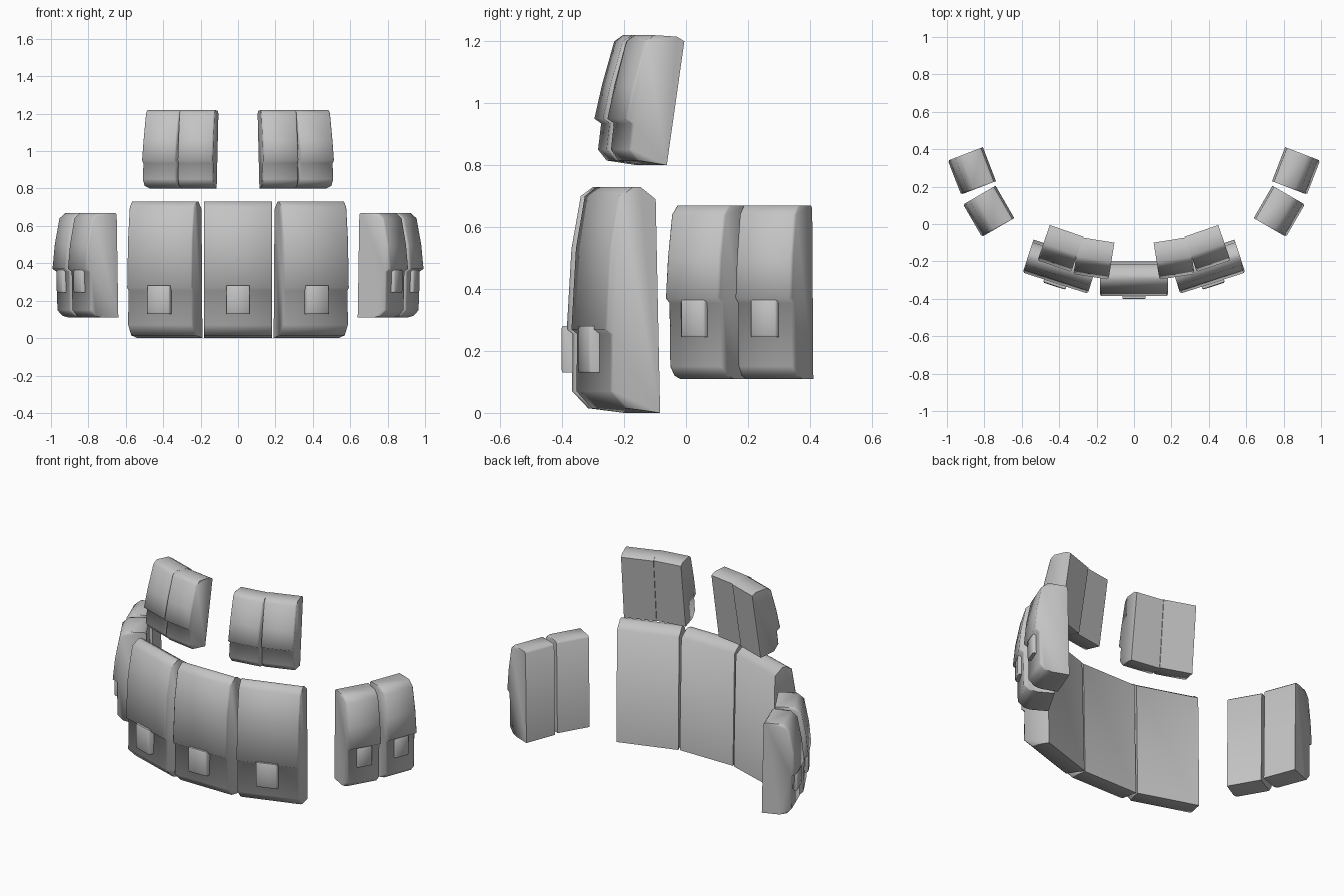
import bpy, bmesh, math

cube = bpy.data.objects.get("Cube")
if cube:
    bpy.data.objects.remove(cube)

mat = bpy.data.materials.new("plain_grey")
GREY = (0.55, 0.55, 0.55, 1)
mat.diffuse_color = GREY
mat.use_nodes = True
mat.node_tree.nodes["Principled BSDF"].inputs["Base Color"].default_value = GREY

# Side profiles as (distance out from the back, height)
LARGE = [(0, 0), (0.015, 0.69), (0.075, 0.73), (0.10, 0.73), (0.14, 0.70),
         (0.17, 0.53), (0.185, 0.27), (0.166, 0.255), (0.168, 0.07), (0.116, 0.015)]
SIDE = [(0, 0.11), (0.01, 0.66), (0.02, 0.67), (0.125, 0.67), (0.16, 0.64),
        (0.187, 0.50), (0.20, 0.37), (0.177, 0.355), (0.172, 0.15), (0.145, 0.12), (0.11, 0.11)]
UPPER = [(0, 0.80), (-0.06, 1.20), (-0.035, 1.215), (0.045, 1.22), (0.075, 1.20),
         (0.115, 1.06), (0.14, 0.95), (0.118, 0.935), (0.128, 0.85), (0.10, 0.815)]


def loft(name, profile, width, x, y, angle, edge, front):
    """Extrude a side profile across the width, easing the front corners back."""
    bm = bmesh.new()
    h = width / 2
    rows = []
    for px, ease in ((-h, edge), (-h + edge, 0), (h - edge, 0), (h, edge)):
        rows.append([bm.verts.new((px, -(d - ease if d > front else d), z))
                     for d, z in profile])
    n = len(profile)
    for a, b in zip(rows, rows[1:]):
        for i in range(n):
            j = (i + 1) % n
            bm.faces.new((a[i], a[j], b[j], b[i]))
    bm.faces.new(rows[0])
    bm.faces.new(rows[-1][::-1])
    bmesh.ops.recalc_face_normals(bm, faces=bm.faces)
    mesh = bpy.data.meshes.new(name)
    bm.to_mesh(mesh)
    bm.free()
    mesh.materials.append(mat)
    ob = bpy.data.objects.new(name, mesh)
    bpy.context.collection.objects.link(ob)
    ob.location = (x, y, 0)
    ob.rotation_euler.z = math.radians(angle)
    bpy.ops.object.select_all(action="DESELECT")
    ob.select_set(True)
    bpy.context.view_layer.objects.active = ob
    bpy.ops.object.shade_smooth_by_angle(angle=math.radians(58))
    return ob


def pouch(name, profile, width, x, y, angle, tab=None):
    """A pouch with its flap, and a closing tab (width, bottom, top, inner, outer)."""
    loft(name, profile, width, x, y, angle, 0.008, 0.06)
    if tab:
        tw, z0, z1, d0, d1 = tab
        outline = [(d0, z0), (d0, z1), (d1 - 0.004, z1), (d1, z1 - 0.008),
                   (d1, z0 + 0.008), (d1 - 0.004, z0)]
        loft(name + "_tab", outline, tw, x, y, angle, 0.006, d0 + 0.01)


LARGE_TAB = (0.125, 0.13, 0.28, 0.155, 0.202)
SIDE_TAB = (0.09, 0.245, 0.365, 0.16, 0.196)

# Centre pouch, then the mirrored ones
pouch("front_centre_pouch", LARGE, 0.365, 0, -0.20, 0, LARGE_TAB)
for side, s in (("left", 1), ("right", -1)):
    pouch(side + "_front_pouch", LARGE, 0.365, s * 0.364, -0.14, s * 18, LARGE_TAB)
    pouch(side + "_side_pouch_fore", SIDE, 0.20, s * 0.69, 0.118, s * 60, SIDE_TAB)
    pouch(side + "_side_pouch_aft", SIDE, 0.195, s * 0.773, 0.32, s * 69, SIDE_TAB)
    pouch(side + "_upper_pouch_inner", UPPER, 0.19, s * 0.208, -0.144, s * 9)
    pouch(side + "_upper_pouch_outer", UPPER, 0.19, s * 0.38, -0.093, s * 19)
